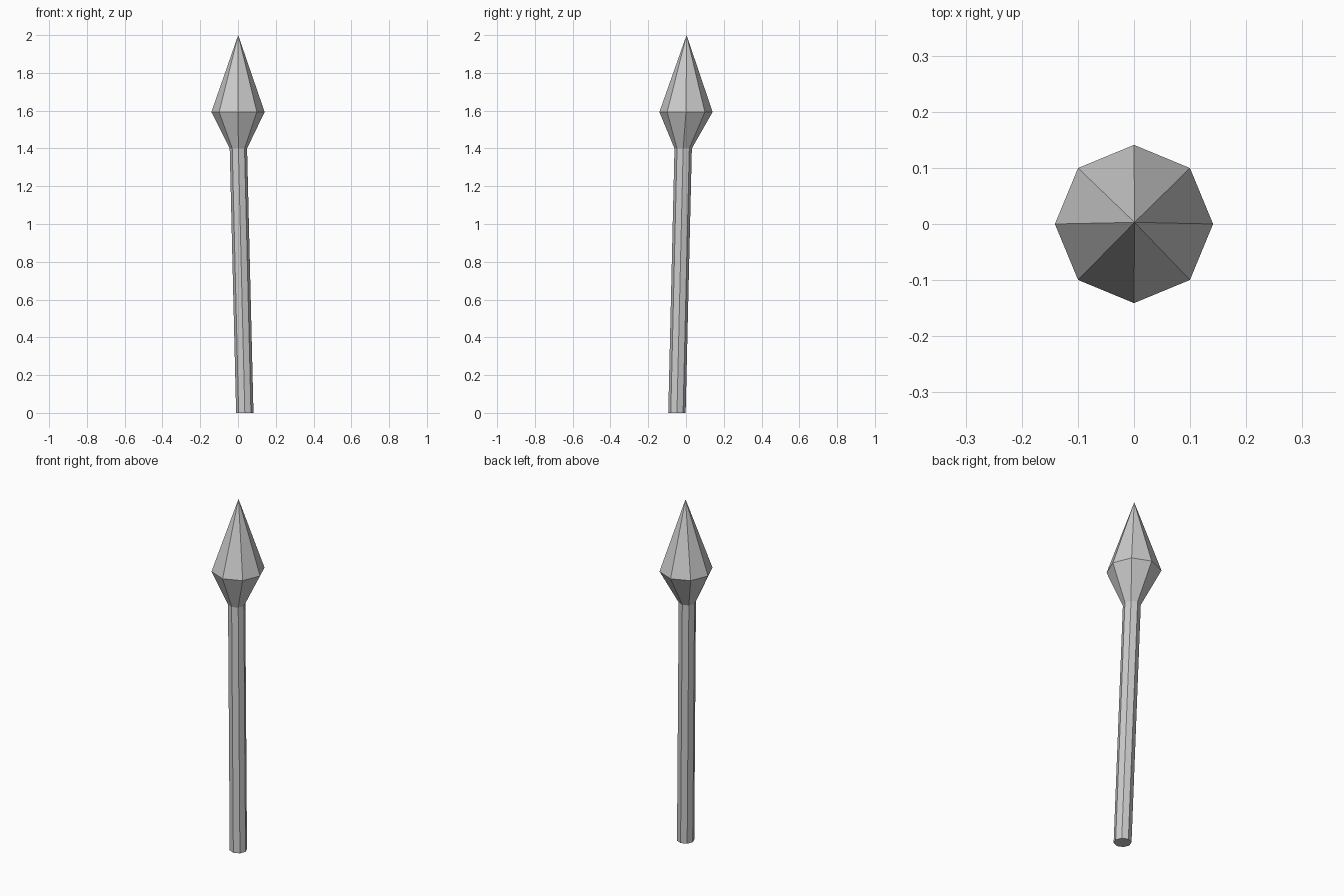
import bpy, bmesh, math

if "Cube" in bpy.data.objects:
    bpy.data.objects.remove(bpy.data.objects["Cube"])

SIDES = 8


def loft(name, rings, tip=None, cap_bottom=False):
    """Skin octagonal rings (x, y, z, radius), optionally ending in a point."""
    bm = bmesh.new()
    loops = []
    for x, y, z, r in rings:
        loops.append([bm.verts.new((x + r * math.cos(i * math.tau / SIDES),
                                    y + r * math.sin(i * math.tau / SIDES), z))
                      for i in range(SIDES)])
    for low, high in zip(loops, loops[1:]):
        for i in range(SIDES):
            j = (i + 1) % SIDES
            bm.faces.new((low[i], low[j], high[j], high[i]))
    if tip:
        point = bm.verts.new(tip)
        for i in range(SIDES):
            bm.faces.new((loops[-1][i], loops[-1][(i + 1) % SIDES], point))
    if cap_bottom:
        bm.faces.new(loops[0][::-1])
    mesh = bpy.data.meshes.new(name)
    bm.to_mesh(mesh)
    bm.free()
    obj = bpy.data.objects.new(name, mesh)
    bpy.context.collection.objects.link(obj)
    return obj


neck = (0.002, -0.015, 1.4, 0.046)

# Slightly leaning shaft with a flat foot
loft("shaft", [(0.036, -0.048, 0, 0.046), neck], cap_bottom=True)

# Faceted spear head, widest above the neck
loft("spear_head", [neck, (0, 0, 1.593, 0.141)], tip=(0.001, 0.003, 2))
